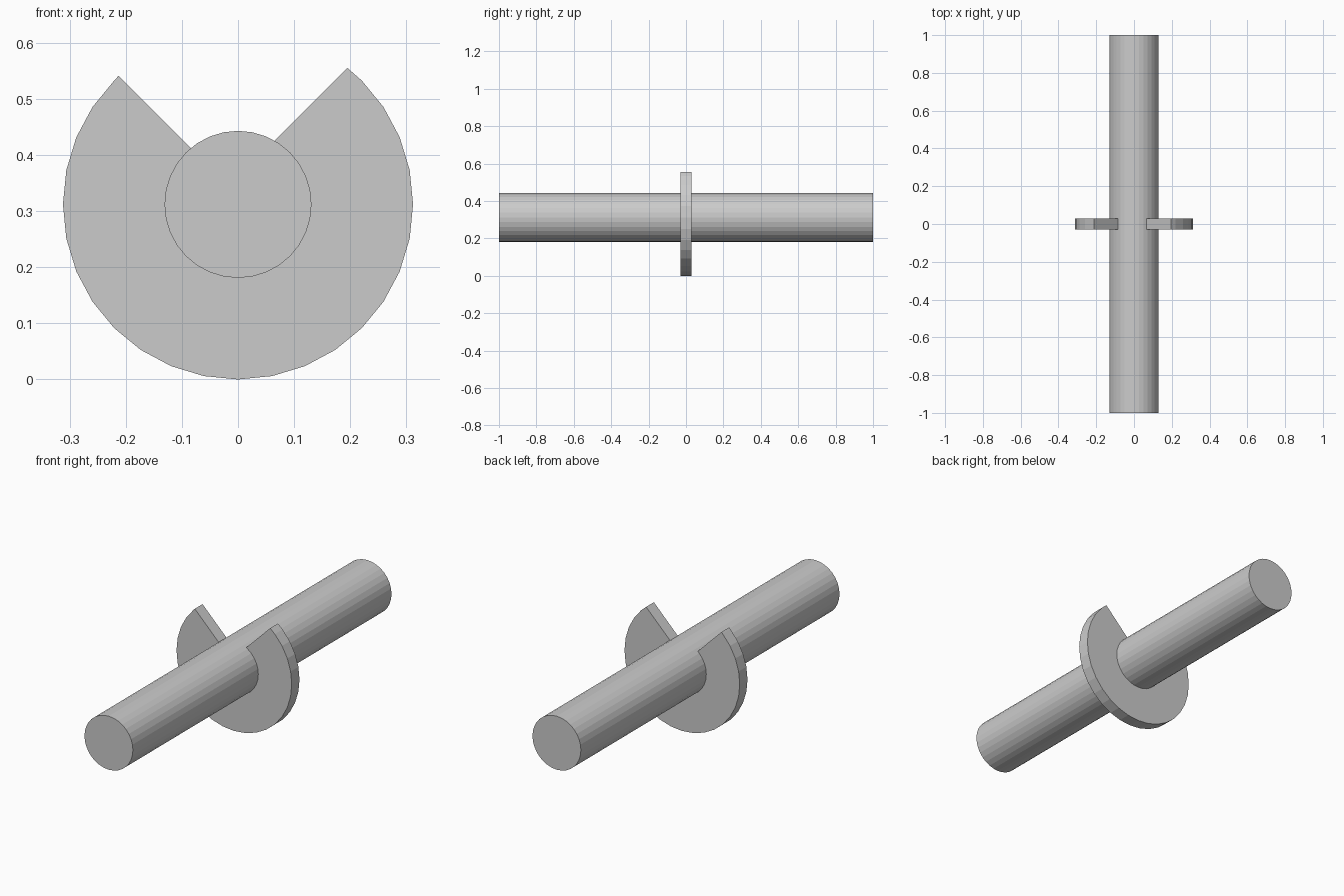
import bpy, bmesh, math

cube = bpy.data.objects.get("Cube")
if cube:
    bpy.data.objects.remove(cube, do_unlink=True)

AXIS_Z = 0.312
SIDES = 32

grey = bpy.data.materials.new("light_grey")
grey.use_nodes = True
colour = (0.6, 0.6, 0.6, 1)
grey.diffuse_color = colour
grey.node_tree.nodes["Principled BSDF"].inputs["Base Color"].default_value = colour


def extrude_profile(name, points, length):
    """Flat-shaded prism along y, centred on y = 0, from (x, z) points about the axis."""
    bm = bmesh.new()
    verts = [bm.verts.new((x, -length / 2, z + AXIS_Z)) for x, z in points]
    face = bm.faces.new(verts)
    moved = bmesh.ops.extrude_face_region(bm, geom=[face])["geom"]
    bmesh.ops.translate(bm, vec=(0, length, 0),
                        verts=[v for v in moved if isinstance(v, bmesh.types.BMVert)])
    bmesh.ops.recalc_face_normals(bm, faces=bm.faces)
    mesh = bpy.data.meshes.new(name)
    bm.to_mesh(mesh)
    bm.free()
    mesh.materials.append(grey)
    obj = bpy.data.objects.new(name, mesh)
    bpy.context.collection.objects.link(obj)
    return obj


def ring(radius, first, last):
    """Corners of a regular polygon, counted from +x toward +z."""
    step = math.tau / SIDES
    return [(radius * math.cos(i * step), radius * math.sin(i * step))
            for i in range(first, last + 1)]


# Long round shaft
extrude_profile("shaft", ring(0.131, 0, SIDES - 1), 2.0)

# Disc around the shaft, with a right-angled notch whose corner lies inside the shaft
notch = [(0.195, 0.243), (-0.016, 0.032), (-0.213, 0.229)]
disc_outline = notch + ring(0.312, SIDES * 3 // 8, SIDES * 9 // 8)
extrude_profile("notched_disc", disc_outline, 0.06)
